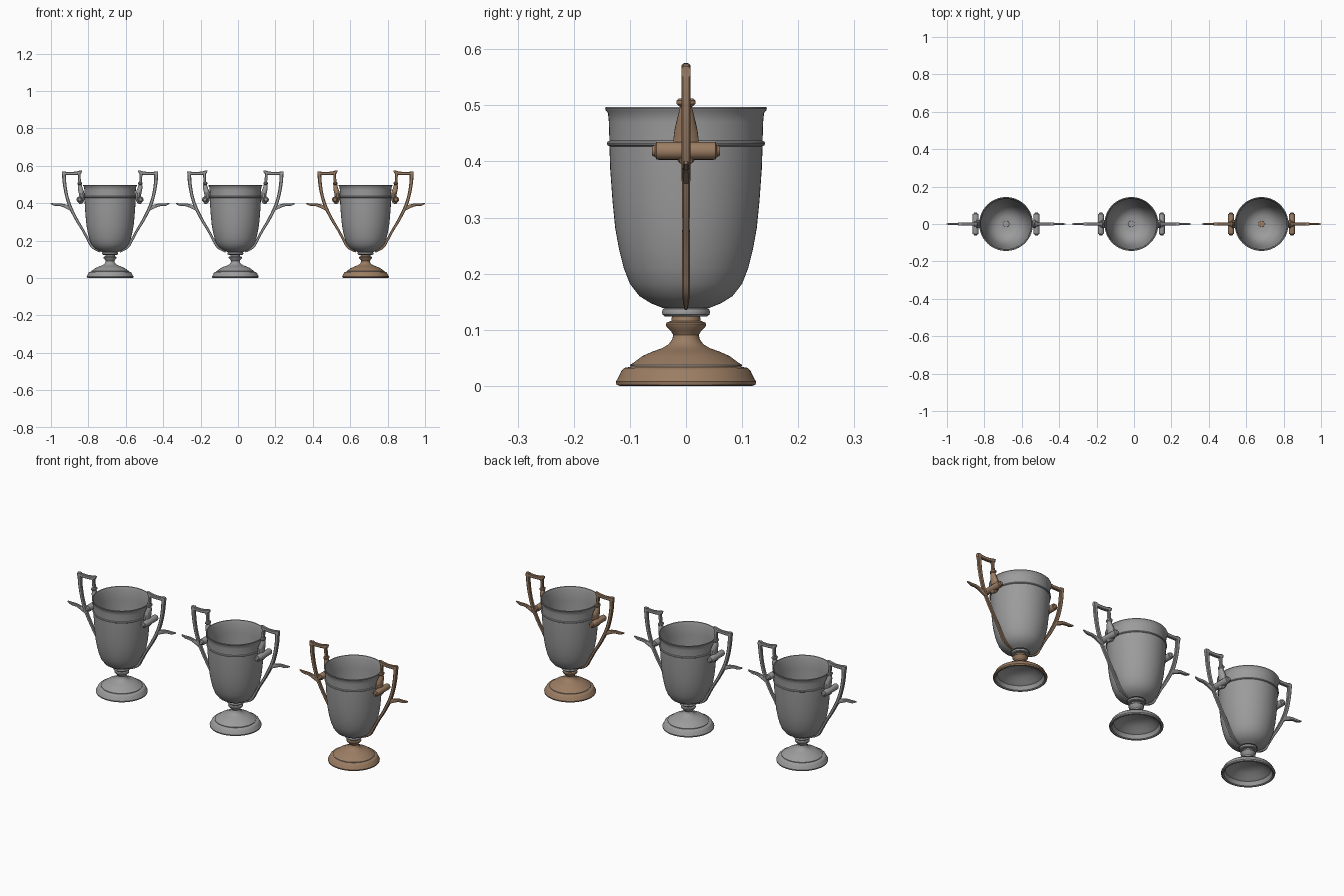
import bpy, bmesh, math
from mathutils import Vector

if "Cube" in bpy.data.objects:
    bpy.data.objects.remove(bpy.data.objects["Cube"])


def material(name, rgb):
    m = bpy.data.materials.new(name)
    m.diffuse_color = (*rgb, 1)
    m.use_nodes = True
    m.node_tree.nodes["Principled BSDF"].inputs["Base Color"].default_value = m.diffuse_color
    return m


SILVER = material("silver grey", (0.33, 0.33, 0.33))
BRONZE = material("bronze brown", (0.33, 0.205, 0.125))


def finish(bm, name, mat, x, mirror=False, angle=35):
    bmesh.ops.remove_doubles(bm, verts=bm.verts, dist=1e-5)
    bmesh.ops.recalc_face_normals(bm, faces=bm.faces)
    me = bpy.data.meshes.new(name)
    bm.to_mesh(me)
    bm.free()
    ob = bpy.data.objects.new(name, me)
    bpy.context.collection.objects.link(ob)
    ob.location.x = x
    me.materials.append(mat)
    if mirror:
        ob.modifiers.new("other_side", 'MIRROR')
    bpy.ops.object.select_all(action='DESELECT')
    ob.select_set(True)
    bpy.context.view_layer.objects.active = ob
    bpy.ops.object.shade_smooth_by_angle(angle=math.radians(angle))
    return ob


def lathe(name, profile, mat, x, steps=64):
    """Spin an (r, z) profile round the vertical axis."""
    bm = bmesh.new()
    vs = [bm.verts.new((r, 0, z)) for r, z in profile]
    es = [bm.edges.new(p) for p in zip(vs, vs[1:])]
    bmesh.ops.spin(bm, geom=vs + es, cent=(0, 0, 0), axis=(0, 0, 1),
                   angle=2 * math.pi, steps=steps)
    return finish(bm, name, mat, x)


def smooth(pts, n=5):
    """Catmull-Rom subdivision of a list of tuples."""
    out = []
    for i in range(len(pts) - 1):
        a, b = Vector(pts[max(i - 1, 0)]), Vector(pts[i])
        c, d = Vector(pts[i + 1]), Vector(pts[min(i + 2, len(pts) - 1)])
        for k in range(n):
            t = k / n
            out.append(0.5 * (2 * b + (c - a) * t + (2 * a - 5 * b + 4 * c - d) * t ** 2
                              + (3 * b - a - 3 * c + d) * t ** 3))
    return out + [Vector(pts[-1])]


def sweep(name, pts, mat, x, sides=8, power=0.5):
    """Sweep a rounded section along (x, z, half thickness, half width) points."""
    bm = bmesh.new()
    rings = []
    for i, (px, pz, th, w) in enumerate(pts):
        a, b = pts[max(i - 1, 0)], pts[min(i + 1, len(pts) - 1)]
        d = Vector((b[0] - a[0], b[1] - a[1])).normalized()
        ring = []
        for k in range(sides):
            ang = 2 * math.pi * (k + 0.5) / sides
            c, s = math.cos(ang), math.sin(ang)
            u = math.copysign(abs(c) ** power, c) * th
            v = math.copysign(abs(s) ** power, s) * w
            ring.append(bm.verts.new((px - d.y * u, v, pz + d.x * u)))
        rings.append(ring)
    for r0, r1 in zip(rings, rings[1:]):
        for k in range(sides):
            j = (k + 1) % sides
            bm.faces.new((r0[k], r0[j], r1[j], r1[k]))
    bm.faces.new(rings[0])
    bm.faces.new(rings[-1][::-1])
    return finish(bm, name, mat, x, mirror=True)


def scroll_roll(mat, x):
    """Short roll lying along y under the leaf, with knobbed ends."""
    prof = [(0, -.061), (.008, -.061), (.011, -.055), (.015, -.053), (.016, -.049),
            (.016, .049), (.015, .053), (.011, .055), (.008, .061), (0, .061)]
    bm = bmesh.new()
    vs = [bm.verts.new((.163 + r, y, .419)) for r, y in prof]
    es = [bm.edges.new(p) for p in zip(vs, vs[1:])]
    bmesh.ops.spin(bm, geom=vs + es, cent=(.163, 0, .419), axis=(0, 1, 0),
                   angle=2 * math.pi, steps=20)
    finish(bm, "handle_roll", mat, x, mirror=True)


BOWL_OUT = [(.042, .139), (.062, .147), (.083, .160), (.100, .182), (.111, .210),
            (.119, .242), (.126, .280), (.131, .330), (.135, .385), (.1365, .427)]
BOWL_RIM = [(.140, .429), (.141, .432), (.140, .435), (.1365, .437), (.1375, .470),
            (.139, .486), (.143, .491), (.144, .494), (.143, .497), (.139, .496)]
BOWL_IN = [(.134, .482), (.132, .430), (.130, .385), (.126, .330), (.121, .280),
           (.114, .242), (.106, .212), (.095, .187), (.079, .166), (.060, .153),
           (.040, .146), (.0, .144)]
FOOT = [(.118, .0), (.124, .002), (.125, .008), (.121, .014), (.115, .027), (.110, .032),
        (.099, .034), (.099, .038), (.094, .041), (.078, .053), (.060, .061), (.043, .067),
        (.031, .074), (.024, .084), (.023, .091), (.027, .098), (.035, .106), (.036, .110),
        (.034, .113), (.026, .116), (.025, .126)]
LINER = [(.118, .0), (.112, .003), (.104, .022), (.090, .030), (.070, .046), (.035, .058),
         (0, .060)]
COLLAR = [(.0, .124), (.038, .124), (.042, .127), (.043, .132), (.041, .137), (.036, .140)]


def trophy(x, trim):
    # bowl, collar, foot and hollow underside
    lathe("bowl", BOWL_OUT + BOWL_RIM + BOWL_IN, SILVER, x)
    lathe("bowl_collar", COLLAR, SILVER, x)
    lathe("foot", FOOT, trim, x)
    lathe("foot_liner", LINER, SILVER, x)
    lathe("foot_step_ring", [(.097, .0345), (.1, .0355), (.1, .0375), (.097, .039)], SILVER, x)
    lathe("bowl_bolt", [(0, .148), (.016, .148), (.018, .143)], trim, x, 24)
    # outer handle post running down to hug the bowl
    sweep("handle_post", smooth([
        (.247, .570, .011, .008), (.244, .510, .010, .008), (.232, .440, .009, .008),
        (.212, .378, .009, .008), (.178, .310, .008, .007), (.145, .255, .007, .007),
        (.118, .205, .007, .007), (.094, .165, .007, .007), (.052, .139, .004, .003)]),
        trim, x)
    # top bar with its upturned tip
    sweep("handle_top_bar", [
        (.257, .559, .010, .008), (.200, .558, .009, .008), (.172, .561, .010, .008),
        (.158, .567, .009, .008), (.150, .574, .002, .004)], trim, x)
    # thorn pointing outwards
    sweep("handle_thorn", smooth([
        (.208, .370, .011, .007), (.235, .382, .010, .007), (.265, .391, .008, .006),
        (.295, .392, .007, .006), (.317, .398, .003, .003)], 4), trim, x)
    # neck, collar and leaf on the bowl side
    sweep("handle_neck", [(.166, .562, .008, .008), (.162, .500, .007, .008)], trim, x)
    sweep("handle_neck_collar", [
        (.162, .512, .009, .013), (.162, .509, .012, .017), (.162, .502, .012, .017),
        (.162, .498, .009, .012)], trim, x, 12, 0.8)
    sweep("handle_leaf", smooth([
        (.162, .500, .010, .010), (.160, .480, .013, .015), (.153, .455, .015, .021),
        (.150, .432, .015, .023), (.156, .410, .014, .019), (.168, .401, .008, .012)], 4),
        trim, x, 12, 0.9)
    scroll_roll(trim, x)


# three cups in a row, the last with bronze trim
for cx, trim in ((-.684, SILVER), (-.014, SILVER), (.682, BRONZE)):
    trophy(cx, trim)
